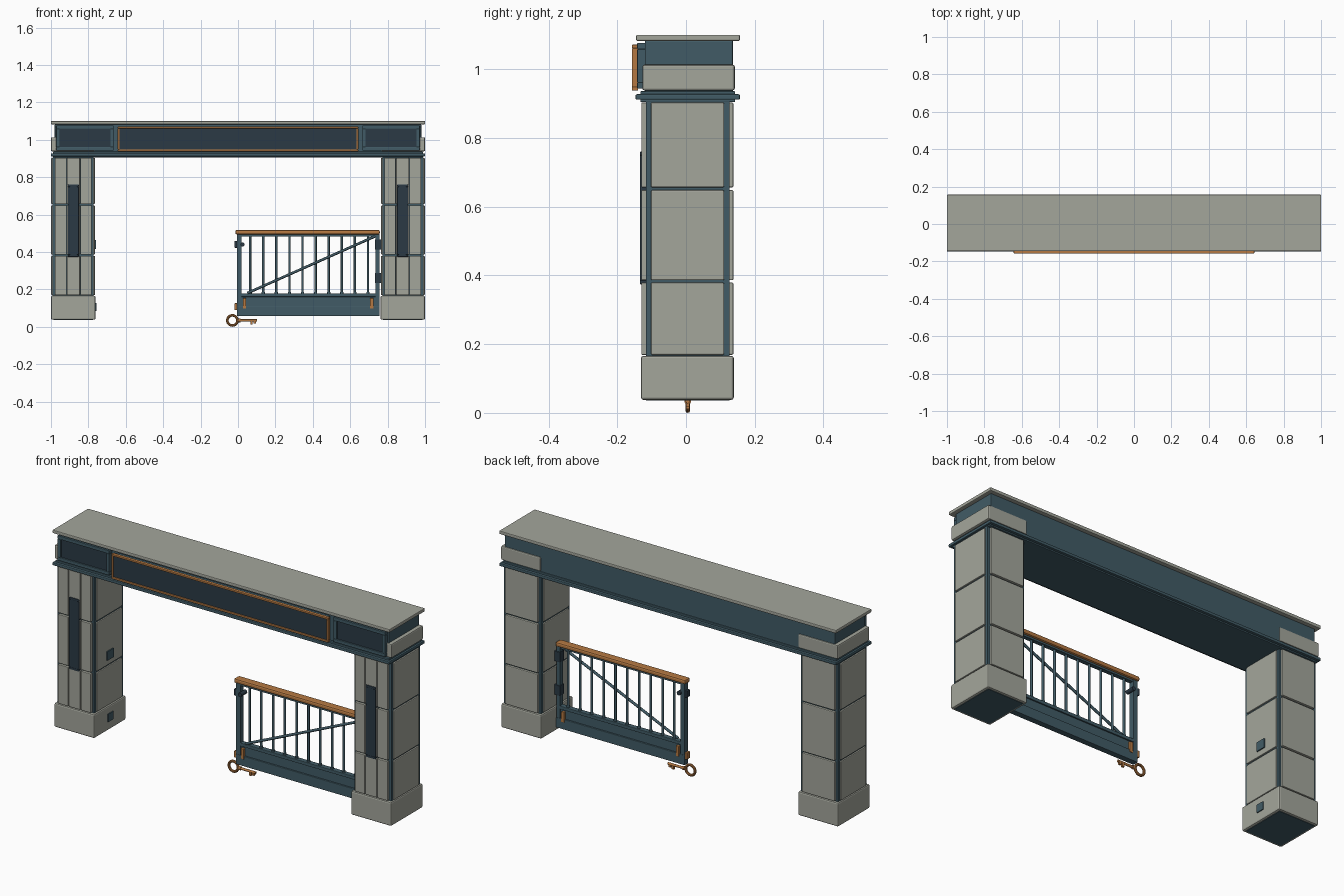
import bpy, bmesh, math
from mathutils import Vector

if "Cube" in bpy.data.objects:
    bpy.data.objects.remove(bpy.data.objects["Cube"])


def mat(name, rgb):
    m = bpy.data.materials.new(name)
    m.diffuse_color = (*rgb, 1)
    m.use_nodes = True
    m.node_tree.nodes["Principled BSDF"].inputs["Base Color"].default_value = m.diffuse_color
    return m


STONE = mat("warm grey stone", (0.37, 0.38, 0.33))
SLATE = mat("slate blue", (0.053, 0.105, 0.132))
NAVY = mat("dark navy", (0.024, 0.042, 0.060))
COPPER = mat("copper", (0.46, 0.19, 0.055))


def finish(bm, name, m):
    me = bpy.data.meshes.new(name)
    bm.to_mesh(me)
    bm.free()
    me.materials.append(m)
    ob = bpy.data.objects.new(name, me)
    bpy.context.collection.objects.link(ob)
    return ob


def box(name, x, y, z, m, bevel=0.0):
    """Box from (min, max) ranges, with an optional softened edge."""
    bm = bmesh.new()
    bmesh.ops.create_cube(bm, size=1)
    for v in bm.verts:
        v.co = Vector([(r[0] + r[1]) / 2 + c * abs(r[1] - r[0])
                       for c, r in zip(v.co, (x, y, z))])
    ob = finish(bm, name, m)
    if bevel:
        b = ob.modifiers.new("bevel", "BEVEL")
        b.width, b.segments = bevel, 2
    return ob


def frame(name, x, z, y, w, m):
    """Rectangular border of four bars facing the front."""
    box(name + "_bottom", x, y, (z[0], z[0] + w), m, 0.002)
    box(name + "_top", x, y, (z[1] - w, z[1]), m, 0.002)
    box(name + "_left", (x[0], x[0] + w), y, (z[0] + w, z[1] - w), m, 0.002)
    box(name + "_right", (x[1] - w, x[1]), y, (z[0] + w, z[1] - w), m, 0.002)


def rod(name, a, b, r, m, sides=10):
    a, b = Vector(a), Vector(b)
    bm = bmesh.new()
    bmesh.ops.create_cone(bm, cap_ends=True, segments=sides, radius1=r, radius2=r,
                          depth=(b - a).length)
    ob = finish(bm, name, m)
    ob.location = (a + b) / 2
    ob.rotation_euler = (b - a).to_track_quat('Z', 'Y').to_euler()
    for p in ob.data.polygons:
        p.use_smooth = len(p.vertices) == 4
    return ob


def sided(s, a, b):
    """Mirror an x range to the chosen side."""
    return tuple(sorted((s * a, s * b)))


# Lintel: cap slab, beam and stepped lower moulding
box("cap_slab", (-1, 1), (-0.145, 0.157), (1.082, 1.1), STONE, 0.004)
box("beam", (-0.98, 0.98), (-0.12, 0.137), (0.93, 1.083), SLATE, 0.004)
box("moulding_core", (-0.99, 0.99), (-0.133, 0.143), (0.904, 0.936), SLATE, 0.003)
box("moulding_lip", (-1, 1), (-0.147, 0.157), (0.911, 0.927), SLATE, 0.004)

# Central sign board
box("sign_backing", (-0.63, 0.63), (-0.141, -0.118), (0.948, 1.066), SLATE)
box("sign_panel", (-0.635, 0.635), (-0.15, -0.14), (0.945, 1.065), NAVY)
frame("sign_frame", (-0.643, 0.643), (0.938, 1.071), (-0.157, -0.139), 0.01, COPPER)

# Pillars
ROWS = [(0.169, 0.379), (0.386, 0.648), (0.656, 0.903)]
for s, side in ((-1, "left"), (1, "right")):
    n = side + "_"
    # Corner block and front panel on the lintel
    box(n + "corner_stone", sided(s, 0.765, 1.0), (-0.127, 0.142), (0.938, 1.013), STONE, 0.006)
    px = sided(s, 0.665, 0.972)
    box(n + "panel_inset", sided(s, 0.68, 0.96), (-0.134, -0.118), (0.95, 1.07), NAVY)
    frame(n + "panel_frame", px, (0.943, 1.076), (-0.142, -0.118), 0.018, SLATE)

    # Base and its underside plate
    box(n + "base", sided(s, 0.762, 1.0), (-0.131, 0.139), (0.038, 0.166), STONE, 0.007)
    box(n + "base_underside", sided(s, 0.775, 0.987), (-0.117, 0.126), (0.036, 0.042), SLATE)

    # Core that shows as joints and corner strips
    box(n + "pillar_core", sided(s, 0.772, 0.991), (-0.116, 0.126), (0.16, 0.906), SLATE)

    # Stone cladding: side, back and three front columns per row
    for i, z in enumerate(ROWS):
        k = str(i)
        box(n + "outer_stone_" + k, sided(s, 0.95, 0.999), (-0.102, 0.111), z, STONE, 0.004)
        box(n + "inner_stone_" + k, sided(s, 0.765, 0.81), (-0.102, 0.111), z, STONE, 0.004)
        box(n + "back_stone_" + k, sided(s, 0.783, 0.978), (0.09, 0.138), z, STONE, 0.004)
        for j, (a, b) in enumerate(((0.783, 0.843), (0.846, 0.914), (0.917, 0.978))):
            box(n + f"front_stone_{i}_{j}", sided(s, a, b), (-0.13, -0.09), z, STONE, 0.003)

    # Tall front slot
    box(n + "slot", sided(s, 0.862, 0.898), (-0.1325, -0.1), (0.383, 0.752), NAVY)
    frame(n + "slot_frame", sided(s, 0.851, 0.909), (0.374, 0.76), (-0.134, -0.1), 0.011, NAVY)

# Latch plates on the left pillar
box("latch_plate", (-0.768, -0.759), (-0.022, 0.032), (0.415, 0.463), SLATE)
box("base_latch_plate", (-0.766, -0.757), (-0.017, 0.027), (0.085, 0.127), SLATE)

# Gate frame
GY = 0.005
box("gate_free_stile", (-0.006, 0.02), (GY - 0.014, GY + 0.014), (0.058, 0.495), SLATE, 0.002)
box("gate_hinge_stile", (0.735, 0.757), (GY - 0.014, GY + 0.014), (0.058, 0.495), SLATE, 0.002)
box("gate_handrail", (-0.014, 0.758), (GY - 0.022, GY + 0.022), (0.494, 0.518), COPPER, 0.008)
box("gate_under_rail", (0.015, 0.74), (GY - 0.011, GY + 0.011), (0.484, 0.496), SLATE)
box("gate_middle_rail", (0.015, 0.74), (GY - 0.014, GY + 0.014), (0.16, 0.178), SLATE, 0.003)
box("gate_kick_panel", (0.015, 0.74), (GY - 0.007, GY + 0.007), (0.1, 0.162), SLATE)
box("gate_bottom_rail", (-0.006, 0.757), (GY - 0.016, GY + 0.016), (0.058, 0.112), SLATE, 0.003)

# Gate bars with collars, and the diagonal brace
for i in range(10):
    x = 0.065 + 0.07 * i
    rod(f"gate_bar_{i}", (x, GY, 0.17), (x, GY, 0.49), 0.0065, SLATE)
    rod(f"gate_bar_foot_{i}", (x, GY, 0.176), (x, GY, 0.186), 0.009, SLATE)
rod("gate_brace", (0.05, GY - 0.009, 0.18), (0.74, GY - 0.009, 0.487), 0.007, SLATE, 8)

# Gate fittings
for i, x in enumerate((0.035, 0.715)):
    box(f"gate_bracket_{i}", (x - 0.009, x + 0.009), (GY - 0.02, GY + 0.02), (0.097, 0.153), COPPER, 0.002)
for i, z in enumerate((0.108, 0.44)):
    box(f"gate_catch_{i}", (-0.018, -0.005), (GY - 0.013, GY + 0.013), (z - 0.018, z + 0.018),
        COPPER if i == 0 else NAVY, 0.002)
rod("gate_latch_knob", (0.024, GY - 0.024, 0.44), (0.024, GY + 0.024, 0.44), 0.011, NAVY, 12)
for i, z in enumerate((0.26, 0.44)):
    box(f"gate_hinge_{i}", (0.732, 0.768), (GY - 0.018, GY + 0.018), (z - 0.027, z + 0.027), NAVY, 0.002)

# Hanging key: ring, shaft, collar and teeth
bpy.ops.mesh.primitive_torus_add(location=(-0.03, GY, 0.034), rotation=(math.pi / 2, 0, 0),
                                 major_radius=0.027, minor_radius=0.007,
                                 major_segments=28, minor_segments=10)
ring = bpy.context.object
ring.name = "key_ring"
ring.data.materials.append(COPPER)
bpy.ops.object.shade_smooth_by_angle()
rod("key_shaft", (-0.004, GY, 0.034), (0.102, GY, 0.034), 0.0065, COPPER)
rod("key_collar", (0.004, GY, 0.034), (0.014, GY, 0.034), 0.010, COPPER)
for i, (x, z) in enumerate(((0.072, 0.012), (0.09, 0.018))):
    box(f"key_tooth_{i}", (x - 0.006, x + 0.006), (GY - 0.005, GY + 0.005), (z, 0.034), COPPER)
